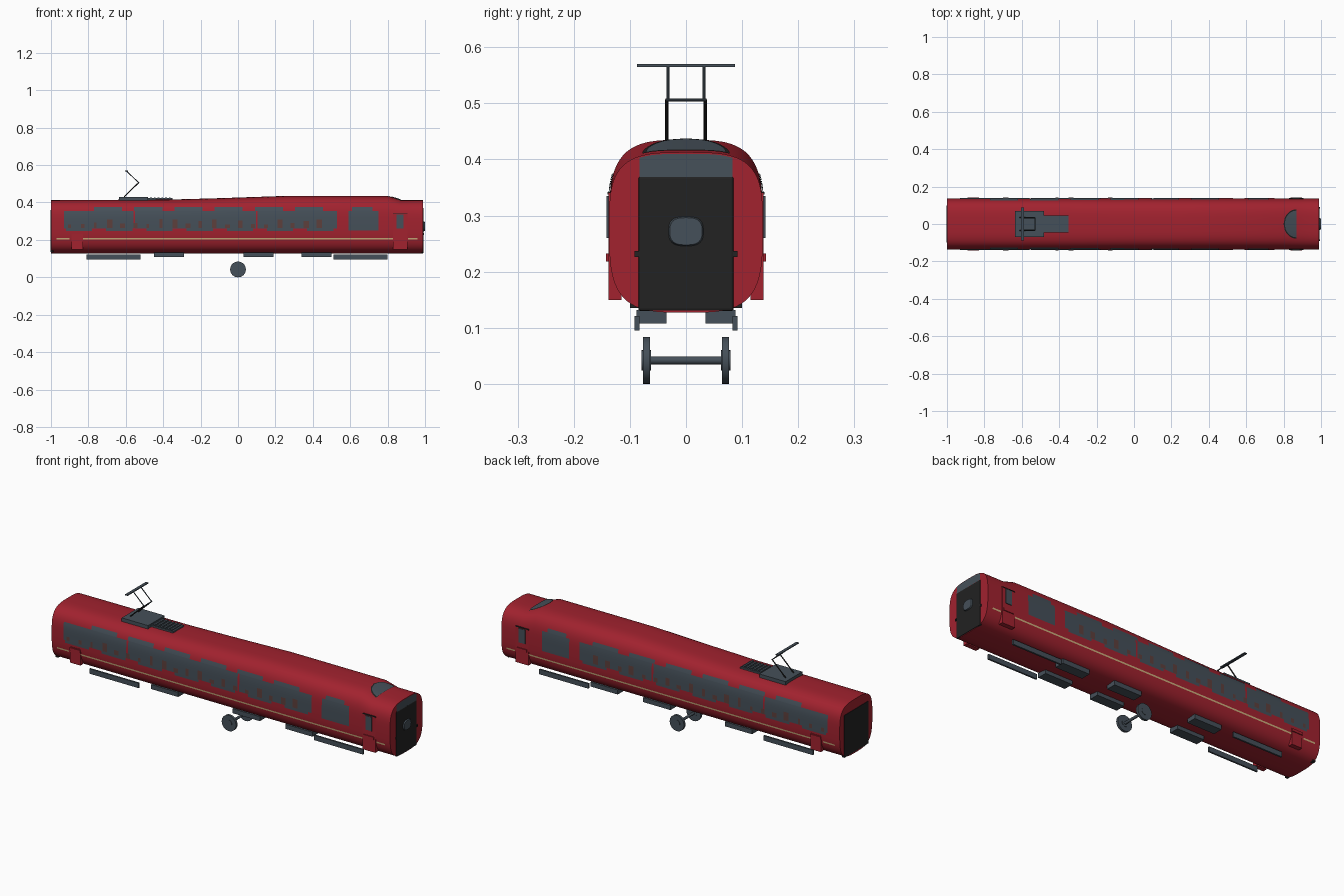
import bpy, bmesh, math, random
from mathutils import Vector

if "Cube" in bpy.data.objects:
    bpy.data.objects.remove(bpy.data.objects["Cube"])
random.seed(4)


def material(name, r, g, b):
    m = bpy.data.materials.new(name)
    m.use_nodes = True
    m.diffuse_color = (r, g, b, 1)
    m.node_tree.nodes["Principled BSDF"].inputs["Base Color"].default_value = (r, g, b, 1)
    return m


RED = material("deep red paint", 0.36, 0.016, 0.028)
GREY = material("slate grey", 0.06, 0.08, 0.1)
BLACK = material("rubber black", 0.016, 0.016, 0.016)
CREAM = material("cream stripe", 0.6, 0.42, 0.2)
BROWN = material("seat brown", 0.11, 0.05, 0.045)

MID, BOTTOM, HALF, POWER = 0.28, 0.127, 0.137, 3.5
ROOF = [(-1, 0.413), (-0.35, 0.416), (-0.1, 0.423), (0.25, 0.435),
        (0.8, 0.435), (0.87, 0.413), (0.99, 0.413)]


def roof_top(x):
    for (xa, za), (xb, zb) in zip(ROOF, ROOF[1:]):
        if x <= xb:
            return za + (zb - za) * (x - xa) / (xb - xa)
    return ROOF[-1][1]


def side_y(x, z):
    h = roof_top(x) - MID if z > MID else MID - BOTTOM
    return HALF * (1 - min(1, abs(z - MID) / h) ** POWER) ** (1 / POWER)


def roof_z(x, y):
    return MID + (roof_top(x) - MID) * (1 - (abs(y) / HALF) ** POWER) ** (1 / POWER)


def finish(name, bm, mat, smooth=False):
    mesh = bpy.data.meshes.new(name)
    bm.to_mesh(mesh)
    bm.free()
    mesh.materials.append(mat)
    ob = bpy.data.objects.new(name, mesh)
    bpy.context.collection.objects.link(ob)
    if smooth:
        bpy.ops.object.select_all(action="DESELECT")
        ob.select_set(True)
        bpy.context.view_layer.objects.active = ob
        bpy.ops.object.shade_smooth_by_angle(angle=math.radians(40))
    return ob


def grid(bm, rows, facing):
    """Skin rows of points, all faces turned towards a direction."""
    rows = [[bm.verts.new(p) for p in row] for row in rows]
    for a, b in zip(rows, rows[1:]):
        for i in range(len(a) - 1):
            f = bm.faces.new((a[i], a[i + 1], b[i + 1], b[i]))
            f.normal_update()
            if f.normal.dot(facing) < 0:
                f.normal_flip()


def side_patches(name, rects, offset, mat):
    """Thin panels that follow the curved body on both sides."""
    bm = bmesh.new()
    for x0, x1, z0, z1 in rects:
        nx, nz = max(1, round((x1 - x0) / 0.07)), max(1, round((z1 - z0) / 0.012))
        for s in (-1, 1):
            rows = []
            for i in range(nx + 1):
                x = x0 + (x1 - x0) * i / nx
                zs = [z0 + (z1 - z0) * j / nz for j in range(nz + 1)]
                rows.append([(x, s * (side_y(x, z) + offset), z) for z in zs])
            grid(bm, rows, Vector((0, s, 0)))
    return finish(name, bm, mat, True)


def box(name, x, y, z, mat, mirror=False, bevel=0):
    """Box from ranges; optionally repeated on the other side."""
    bm = bmesh.new()
    bmesh.ops.create_cube(bm, size=1)
    for v in bm.verts:
        v.co = [r[0] + (r[1] - r[0]) * (c + 0.5) for r, c in zip((x, y, z), v.co)]
    ob = finish(name, bm, mat)
    if bevel:
        b = ob.modifiers.new("Bevel", "BEVEL")
        b.width, b.segments = bevel, 2
    if mirror:
        m = ob.modifiers.new("Mirror", "MIRROR")
        m.use_axis = (False, True, False)
    return ob


def rod(name, a, b, radius, mat, sides=8):
    a, b = Vector(a), Vector(b)
    bm = bmesh.new()
    bmesh.ops.create_cone(bm, cap_ends=True, segments=sides, radius1=radius,
                          radius2=radius, depth=(b - a).length)
    turn = (b - a).to_track_quat("Z", "Y").to_matrix().to_4x4()
    turn.translation = (a + b) / 2
    bm.transform(turn)
    return finish(name, bm, mat, True)


# Body shell lofted along its length
bm = bmesh.new()
rings = []
for x, top in ROOF:
    ring = []
    for i in range(64):
        t = math.tau * i / 64
        c, s = math.cos(t), math.sin(t)
        h = top - MID if s > 0 else MID - BOTTOM
        y = math.copysign(abs(c) ** (2 / POWER), c) * HALF
        ring.append(bm.verts.new((x, y, MID + math.copysign(abs(s) ** (2 / POWER), s) * h)))
    rings.append(ring)
for a, b in zip(rings, rings[1:]):
    for i in range(64):
        bm.faces.new((a[i - 1], a[i], b[i], b[i - 1]))
bm.faces.new(rings[0])
bm.faces.new(rings[-1])
bmesh.ops.recalc_face_normals(bm, faces=bm.faces)
finish("body_shell", bm, RED, True)

# Side windows with staggered upper and lower edges
panes = [(x0, x1, 0.262, 0.355) for x0, x1 in
         ((-0.93, -0.56), (-0.55, 0.095), (0.105, 0.53), (0.59, 0.75))]
raised = [(-0.77 + 0.215 * i, -0.62 + 0.215 * i, 0.355, 0.375) for i in range(6)]
lowered = [(-0.92 + 0.215 * i, -0.78 + 0.215 * i, 0.248, 0.262) for i in range(7)]
cab = [(0.61, 0.72, 0.355, 0.375), (0.59, 0.75, 0.25, 0.262)]
side_patches("side_windows", panes + raised + lowered + cab, 0.0025, GREY)
seats = []
for i in range(20):
    x = -0.91 + 0.07 * i
    seats.append((x, x + random.uniform(0.012, 0.03), 0.263, random.uniform(0.28, 0.315)))
side_patches("seats_behind_glass", seats, 0.0035, BROWN)

# Cream waist stripe
side_patches("waist_stripe", [(x0, x1, 0.203, 0.211) for x0, x1 in
             ((-0.97, -0.9), (-0.83, 0.83), (0.91, 0.96))], 0.002, CREAM)

# Doors and steps
box("cab_door", (0.83, 0.905), (0.115, 0.1385), (0.15, 0.34), RED, True)
box("cab_door_window", (0.848, 0.885), (0.137, 0.1415), (0.26, 0.335), GREY, True)
box("cab_door_gutter", (0.83, 0.905), (0.134, 0.14), (0.338, 0.342), BLACK, True)
box("rear_step_panel", (-0.89, -0.83), (0.115, 0.1385), (0.15, 0.235), RED, True)
for x in (-0.86, 0.868):
    box("door_handle", (x - 0.03, x + 0.03), (0.138, 0.143), (0.218, 0.232), RED, True)

# Gangway plates at both ends
box("front_gangway_plate", (0.982, 0.993), (-0.085, 0.085), (0.13, 0.37), BLACK, bevel=0.004)
box("rear_gangway_plate", (-1.0, -0.985), (-0.1, 0.1), (0.135, 0.36), BLACK).location.x = -0.002
box("headlight", (0.975, 0.994), (0.084, 0.092), (0.226, 0.237), BLACK, True)
bm = bmesh.new()
outline = []
for i in range(24):
    t = math.tau * i / 24
    c, s = math.cos(t), math.sin(t)
    outline.append((math.copysign(abs(c) ** 0.7, c) * 0.032,
                    0.272 + math.copysign(abs(s) ** 0.7, s) * 0.027))
back = [bm.verts.new((0.991, y, z)) for y, z in outline]
front = [bm.verts.new((0.999, y * 0.9, 0.272 + (z - 0.272) * 0.9)) for y, z in outline]
for i in range(24):
    bm.faces.new((back[i - 1], back[i], front[i], front[i - 1]))
bm.faces.new(front)
bmesh.ops.recalc_face_normals(bm, faces=bm.faces)
finish("gangway_window", bm, GREY, True)

# Windscreen on the roof step, and the pane above the gangway plate
for name, length, wide, lift, mat in (("windscreen_seal", 0.068, 0.078, 0.0025, BLACK),
                                      ("windscreen", 0.062, 0.071, 0.004, GREY)):
    bm = bmesh.new()
    rows = []
    for i in range(13):
        u = 0.999 * (1 - i / 12)
        x, w = 0.868 - length * u, wide * math.sqrt(1 - u * u)
        rows.append([(x, w * k / 5, roof_z(x, w * k / 5) + lift) for k in range(-5, 6)])
    grid(bm, rows, Vector((0, 0, 1)))
    finish(name, bm, mat, True)
bm = bmesh.new()
ys = [0.083 * k / 8 for k in range(-8, 9)]
grid(bm, [[(0.992, y, 0.369) for y in ys],
          [(0.991, y, roof_z(0.99, y) - 0.003) for y in ys]], Vector((1, 0, 0)))
finish("front_pane", bm, GREY)

# Underfloor equipment
for x0, x1 in ((-0.81, -0.52), (0.51, 0.8)):
    box("side_skirt_box", (x0, x1), (0.083, 0.092), (0.095, 0.121), GREY, True)
for x0 in (-0.45, 0.03, 0.34):
    box("underfloor_box", (x0, x0 + 0.16), (0.035, 0.088), (0.108, 0.132), GREY, True)

# Wheelset
rod("axle", (0, -0.07, 0.042), (0, 0.07, 0.042), 0.007, GREY, 16)
for s in (-1, 1):
    rod("wheel", (0, s * 0.064, 0.042), (0, s * 0.077, 0.042), 0.042, GREY, 32)
    rod("wheel_hub", (0, s * 0.062, 0.042), (0, s * 0.079, 0.042), 0.018, GREY, 24)

# Roof equipment and pantograph
box("pantograph_base", (-0.635, -0.48), (-0.07, 0.07), (0.408, 0.43), GREY)
box("roof_resistor", (-0.48, -0.35), (-0.045, 0.045), (0.408, 0.423), GREY)
for i in range(6):
    x = -0.47 + 0.02 * i
    box("resistor_rib", (x, x + 0.01), (-0.043, 0.043), (0.422, 0.428), GREY)
for s in (-1, 1):
    y = 0.034 * s
    rod("lower_arm", (-0.61, y, 0.43), (-0.53, y, 0.507), 0.003, BLACK)
    rod("upper_arm", (-0.53, y * 0.94, 0.505), (-0.595, y * 0.94, 0.567), 0.0025, GREY)
rod("arm_joint", (-0.53, -0.035, 0.506), (-0.53, 0.035, 0.506), 0.0025, GREY)
box("contact_bar", (-0.603, -0.588), (-0.087, 0.087), (0.565, 0.57), GREY)
